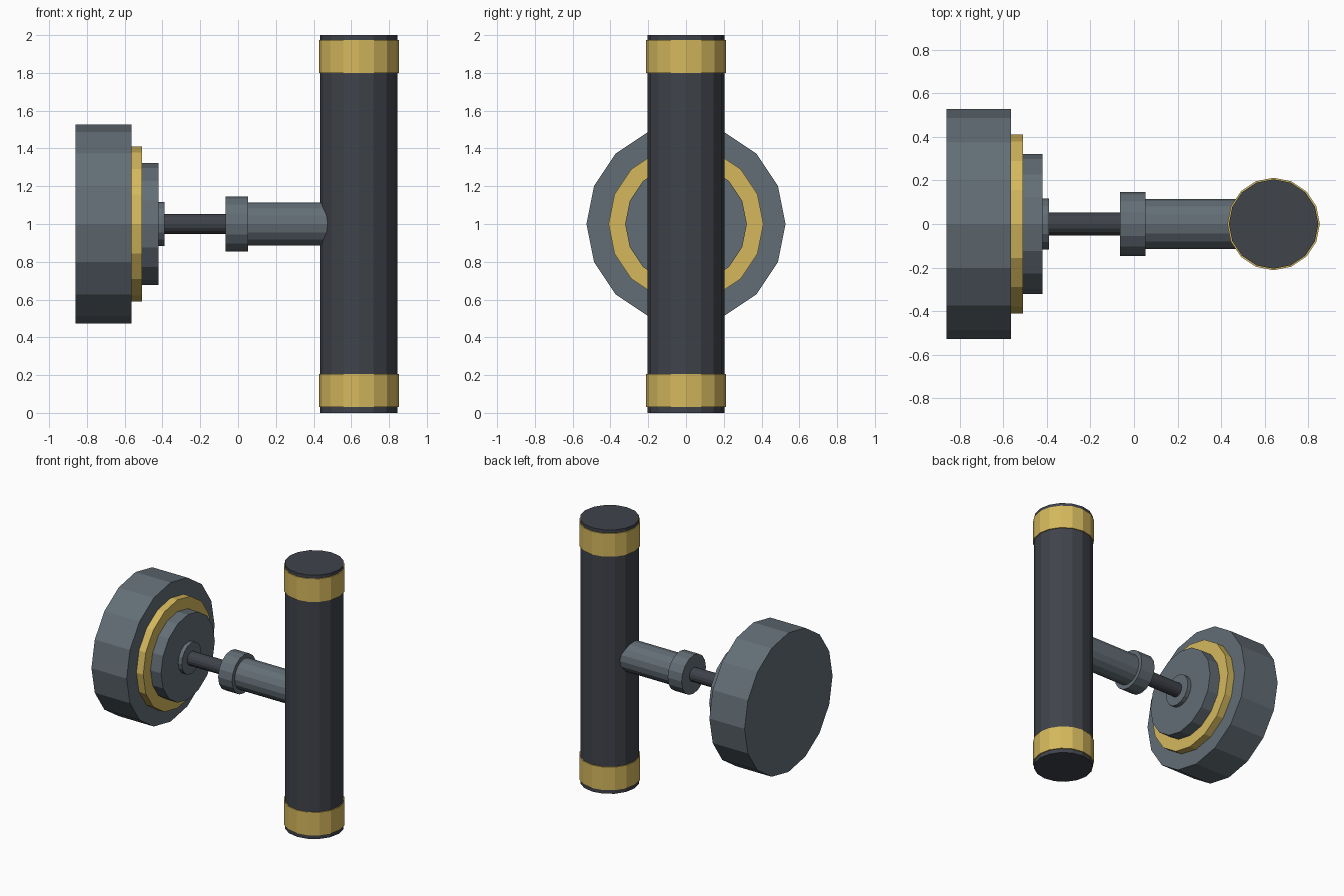
import bpy
from math import pi
from mathutils import Matrix

cube = bpy.data.objects.get("Cube")
if cube:
    bpy.data.objects.remove(cube, do_unlink=True)


def material(name, rgb):
    mat = bpy.data.materials.new(name)
    mat.use_nodes = True
    mat.diffuse_color = (*rgb, 1)
    mat.node_tree.nodes["Principled BSDF"].inputs["Base Color"].default_value = (*rgb, 1)
    return mat


SLATE = material("slate grey", (0.125, 0.155, 0.18))
DARK = material("dark charcoal", (0.05, 0.056, 0.068))
GOLD = material("brass", (0.66, 0.48, 0.11))

SIDES = 16
CENTRE_Z = 1.0
GRIP_X = 0.64


def cylinder(name, radius, start, end, mat, axis="X"):
    """Flat-sided cylinder from start to end along the stem (X) or the grip (Z)."""
    mid = (start + end) / 2
    place = (mid, 0, CENTRE_Z) if axis == "X" else (GRIP_X, 0, mid)
    bpy.ops.mesh.primitive_cylinder_add(vertices=SIDES, radius=radius,
                                        depth=end - start, location=place)
    obj = bpy.context.object
    obj.name = name
    if axis == "X":
        obj.data.transform(Matrix.Rotation(pi / 2, 4, "Y"))
    obj.data.materials.append(mat)
    return obj


# Round head with stepped rings
cylinder("head_disc", 0.527, -0.86, -0.565, SLATE)
cylinder("head_brass_ring", 0.41, -0.58, -0.508, GOLD)
cylinder("head_hub", 0.322, -0.52, -0.42, SLATE)
cylinder("rod_seat", 0.117, -0.43, -0.39, SLATE)

# Stem joining the head to the grip
cylinder("rod", 0.052, -0.40, -0.05, DARK)
cylinder("collar", 0.146, -0.065, 0.052, SLATE)
cylinder("sleeve", 0.115, 0.04, 0.56, SLATE)

# Upright grip with a brass band near each end
cylinder("grip", 0.205, 0, 2, DARK, "Z")
cylinder("lower_band", 0.212, 0.03, 0.205, GOLD, "Z")
cylinder("upper_band", 0.212, 1.80, 1.975, GOLD, "Z")
